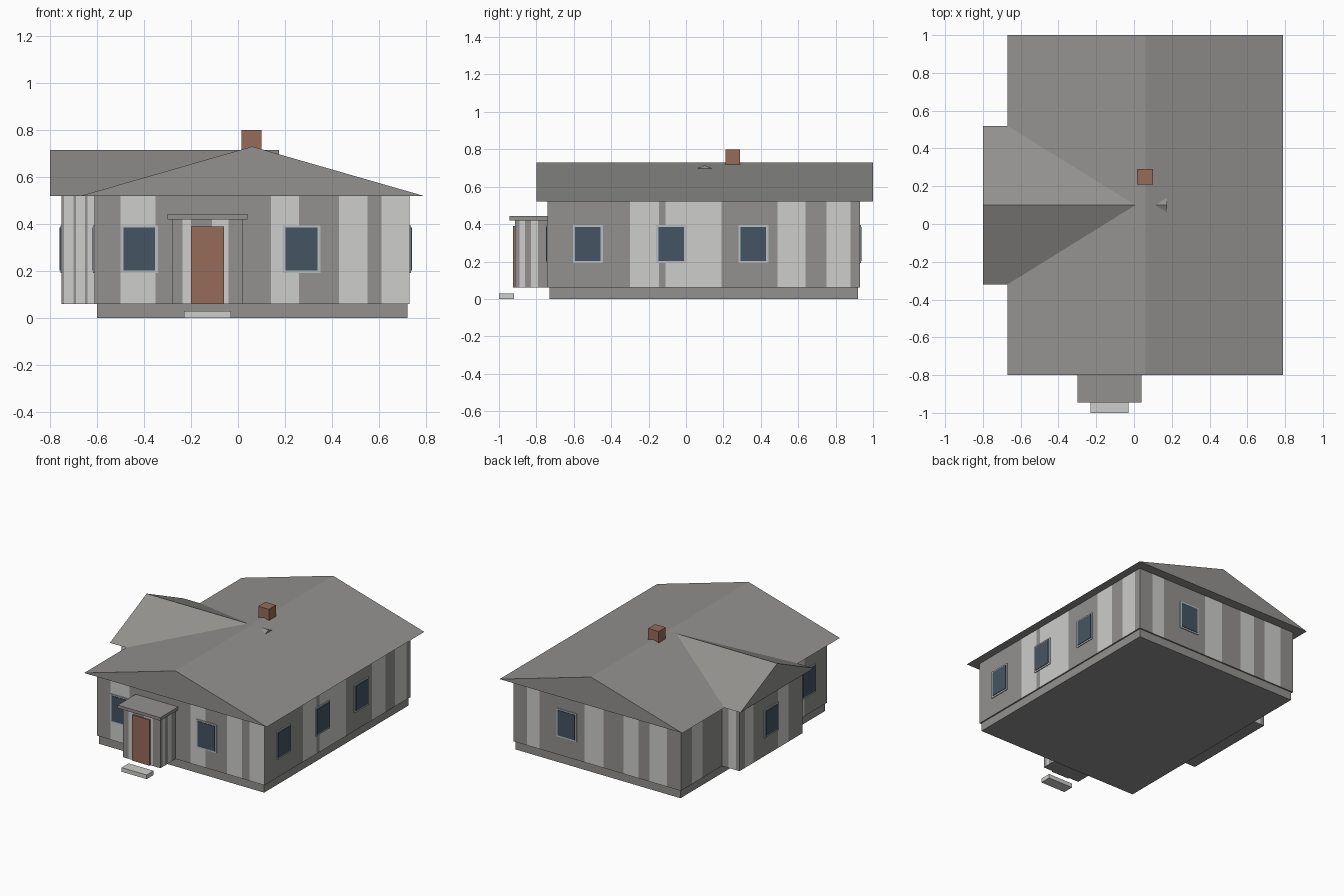
import bpy, bmesh

if "Cube" in bpy.data.objects:
    bpy.data.objects.remove(bpy.data.objects["Cube"])

def material(name, r, g, b):
    m = bpy.data.materials.new(name)
    m.diffuse_color = (r, g, b, 1)
    m.use_nodes = True
    m.node_tree.nodes["Principled BSDF"].inputs["Base Color"].default_value = m.diffuse_color
    return m

GREY = material("mid grey", 0.29, 0.285, 0.275)
LIGHT = material("light grey", 0.61, 0.61, 0.60)
BROWN = material("red brown", 0.31, 0.145, 0.10)
GLASS = material("dark blue glass", 0.06, 0.088, 0.12)
FRAME = material("pale frame", 0.47, 0.52, 0.55)

def finish(name, bm, mats, recalc=True):
    if recalc:
        bmesh.ops.recalc_face_normals(bm, faces=bm.faces)
    me = bpy.data.meshes.new(name)
    bm.to_mesh(me)
    bm.free()
    for m in mats:
        me.materials.append(m)
    ob = bpy.data.objects.new(name, me)
    bpy.context.collection.objects.link(ob)
    return ob

def box(name, x0, x1, y0, y1, z0, z1, mat):
    bm = bmesh.new()
    bmesh.ops.create_cube(bm, size=1)
    for v in bm.verts:
        v.co = (x1 if v.co.x > 0 else x0, y1 if v.co.y > 0 else y0, z1 if v.co.z > 0 else z0)
    return finish(name, bm, [mat])

def prism(name, profile, sweep, mat):
    """Closed profile swept along a vector."""
    bm = bmesh.new()
    face = bm.faces.new([bm.verts.new(p) for p in profile])
    new = bmesh.ops.extrude_face_region(bm, geom=[face], use_keep_orig=True)["geom"]
    bmesh.ops.translate(bm, vec=sweep, verts=[g for g in new if isinstance(g, bmesh.types.BMVert)])
    return finish(name, bm, [mat])

def panelled_walls(name, x0, x1, y0, y1, z0, z1, cuts):
    """Box whose four sides alternate grey and light panels; cuts = front, right, back, left."""
    bm = bmesh.new()
    corners = [(x0, y0), (x1, y0), (x1, y1), (x0, y1)]
    for i in range(4):
        a, b = corners[i], corners[(i + 1) % 4]
        axis = i % 2
        stops = [a[axis]] + cuts[i] + [b[axis]]
        for k, (s, t) in enumerate(zip(stops, stops[1:])):
            p, q = list(a), list(a)
            p[axis], q[axis] = s, t
            f = bm.faces.new([bm.verts.new(c) for c in
                              ((*p, z0), (*q, z0), (*q, z1), (*p, z1))])
            f.material_index = k % 2
    bm.faces.new([bm.verts.new((*c, z1)) for c in corners])
    bm.faces.new([bm.verts.new((*c, z0)) for c in reversed(corners)])
    bmesh.ops.remove_doubles(bm, verts=bm.verts, dist=0.0005)
    return finish(name, bm, [GREY, LIGHT], recalc=False)

def window(name, axis, wall, sign, centre):
    """Frame plate with a glass plate on a wall facing along axis (0 = x, 1 = y)."""
    for part, half, z0, z1, depth, mat in (("frame", 0.08, 0.192, 0.395, 0.006, FRAME),
                                           ("glass", 0.068, 0.203, 0.385, 0.0095, GLASS)):
        d = sorted((wall, wall + sign * depth))
        s = (centre - half, centre + half)
        xs, ys = (d, s) if axis == 0 else (s, d)
        box(name + "_" + part, *xs, *ys, z0, z1, mat)

# Foundation and main walls
box("foundation", -0.60, 0.72, -0.73, 0.92, 0, 0.06, GREY)
panelled_walls("main_walls", -0.61, 0.73, -0.74, 0.93, 0.06, 0.52, [
    [-0.50, -0.35, 0.14, 0.26, 0.43, 0.55, 0.61],
    [-0.30, -0.145, -0.11, 0.19, 0.49, 0.64, 0.75, 0.88],
    [0.62, 0.52, 0.16, 0.01, -0.15, -0.27, -0.36, -0.50],
    [0.80, 0.68, -0.36, -0.48]])

# Side wing
panelled_walls("wing_walls", -0.75, -0.55, -0.26, 0.46, 0.06, 0.52, [
    [-0.74, -0.70, -0.69, -0.65, -0.64],
    [],
    [-0.66, -0.72],
    [0.40, 0.30, 0.02, -0.10]])

# Roofs
prism("main_roof", [(-0.67, -0.80, 0.52), (0.79, -0.80, 0.52), (0.06, -0.80, 0.73)],
      (0, 1.80, 0), GREY)
prism("wing_roof", [(-0.80, -0.32, 0.52), (-0.80, 0.52, 0.52), (-0.80, 0.10, 0.715)],
      (0.975, 0, 0), GREY)
box("chimney", 0.015, 0.10, 0.21, 0.29, 0.55, 0.80, BROWN)

# Entrance porch
panelled_walls("porch_walls", -0.28, 0.02, -0.915, -0.73, 0.06, 0.42, [
    [-0.235, -0.20, -0.11, -0.04],
    [-0.89, -0.86, -0.83, -0.79],
    [],
    [-0.79, -0.85]])
box("porch_roof", -0.30, 0.04, -0.945, -0.73, 0.42, 0.442, GREY)
box("front_door", -0.20, -0.06, -0.924, -0.915, 0.06, 0.39, BROWN)
box("door_step", -0.23, -0.03, -1.0, -0.92, 0, 0.03, LIGHT)

# Windows
for i, x in enumerate((-0.42, 0.27)):
    window(f"front_window_{i + 1}", 1, -0.74, -1, x)
for i, y in enumerate((-0.525, -0.08, 0.36)):
    window(f"right_window_{i + 1}", 0, 0.73, 1, y)
window("back_window", 1, 0.93, 1, 0.30)
window("left_window", 0, -0.61, -1, -0.525)
window("wing_window", 0, -0.75, -1, 0.10)
